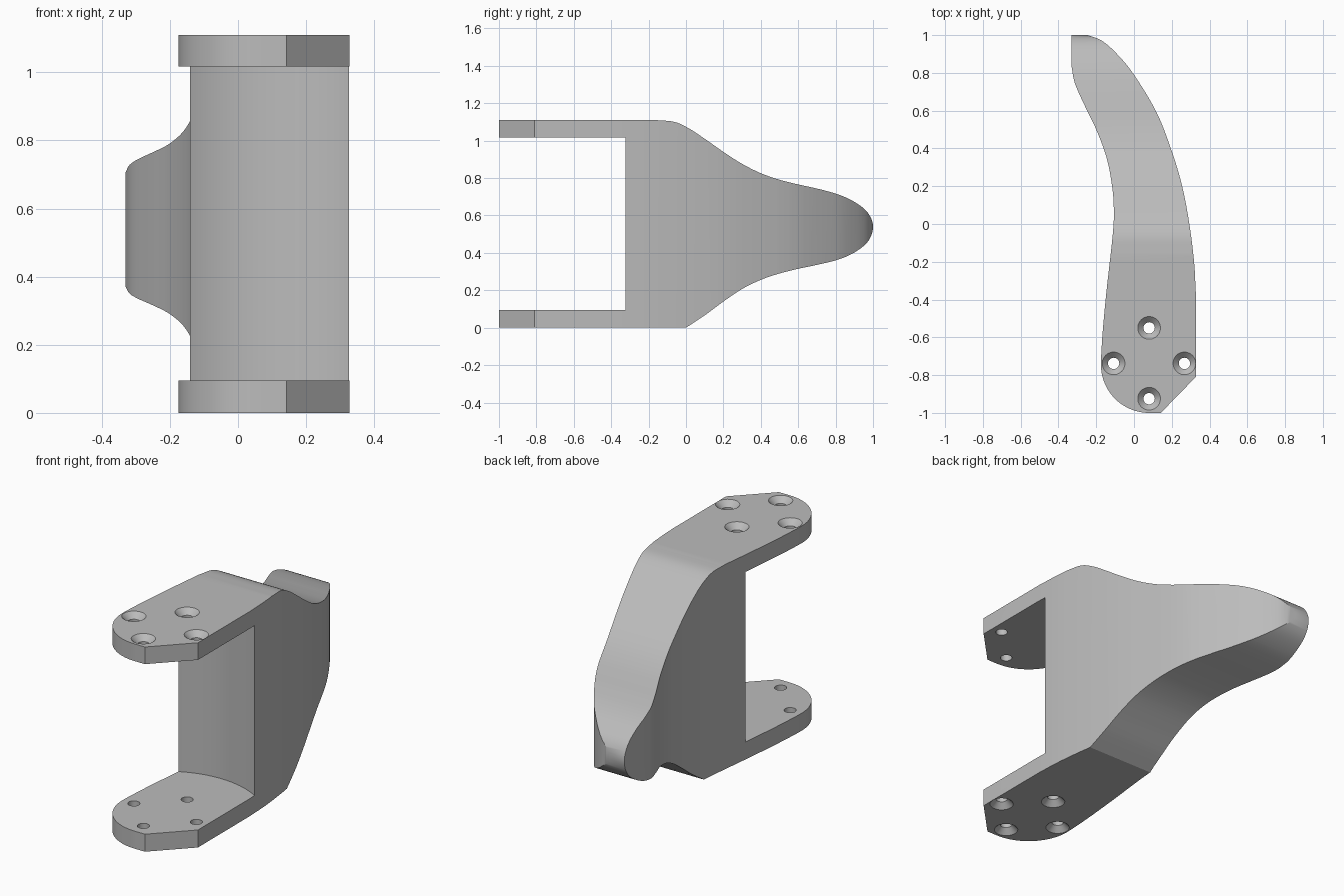
import bpy, bmesh, math
from mathutils import Vector

if "Cube" in bpy.data.objects:
    bpy.data.objects.remove(bpy.data.objects["Cube"])

H = 1.11  # overall height


def spline(pts, steps=6):
    """Catmull-Rom curve through 2D points."""
    p = [Vector(q) for q in pts]
    p = [2 * p[0] - p[1]] + p + [2 * p[-1] - p[-2]]
    out = []
    for i in range(1, len(p) - 2):
        a, b, c, d = p[i - 1:i + 3]
        for k in range(steps):
            t = k / steps
            out.append(0.5 * (2 * b + (c - a) * t + (2 * a - 5 * b + 4 * c - d) * t * t
                              + (3 * b - a - 3 * c + d) * t ** 3))
    out.append(p[-2])
    return [tuple(v) for v in out]


def make_object(name, bm):
    bmesh.ops.recalc_face_normals(bm, faces=bm.faces)
    me = bpy.data.meshes.new(name)
    bm.to_mesh(me)
    bm.free()
    ob = bpy.data.objects.new(name, me)
    bpy.context.collection.objects.link(ob)
    return ob


def prism(name, outline, place, lo, hi):
    """Extrude a 2D outline; place(u, v, w) maps it into space."""
    bm = bmesh.new()
    a = [bm.verts.new(place(u, v, lo)) for u, v in outline]
    b = [bm.verts.new(place(u, v, hi)) for u, v in outline]
    n = len(a)
    bm.faces.new(a)
    bm.faces.new(b)
    for i in range(n):
        j = (i + 1) % n
        bm.faces.new((a[i], a[j], b[j], b[i]))
    return make_object(name, bm)


def lathe(bm, x, y, rings, segs=40):
    """Closed solid of revolution about a vertical axis."""
    rows = [[bm.verts.new((x + r * math.cos(2 * math.pi * i / segs),
                           y + r * math.sin(2 * math.pi * i / segs), z))
             for i in range(segs)] for r, z in rings]
    for a, b in zip(rows, rows[1:]):
        for i in range(segs):
            j = (i + 1) % segs
            bm.faces.new((a[i], a[j], b[j], b[i]))
    bm.faces.new(rows[0])
    bm.faces.new(rows[-1])


def boolean(ob, cutter, op):
    bpy.context.view_layer.objects.active = ob
    m = ob.modifiers.new(op, 'BOOLEAN')
    m.operation, m.solver, m.object = op, 'EXACT', cutter
    bpy.ops.object.modifier_apply(modifier=m.name)
    bpy.data.objects.remove(cutter)


# plan outline: chamfered nose, swept back, flat tip, hollow inner side, round nose
outer = spline([(.327, -.36), (.318, -.2), (.293, 0), (.255, .2), (.2, .385), (.12, .59),
                (0, .79), (-.09, .9), (-.17, .97), (-.25, 1.002)])
inner = spline([(-.33, .83), (-.313, .745), (-.265, .635), (-.2, .5), (-.145, .35),
                (-.116, .2), (-.107, .08), (-.112, -.05), (-.145, -.35), (-.165, -.56),
                (-.174, -.7)])
nose = [(.08 + .255 * math.cos(a), -.745 + .255 * math.sin(a))
        for a in (math.radians(180 + 90 * i / 20) for i in range(21))]
plan = [(.142, -1), (.327, -.81)] + outer + [(-.33, 1.002)] + inner + nose
bracket = prism("bracket_body", plan, lambda u, v, w: (u, v, w), -.1, H + .1)

# side outline: flat plates narrowing to the rounded tip
edge = spline([(-.16, H), (-.06, 1.1), (.02, 1.063), (.1, 1.01), (.2, .94), (.3, .876),
               (.4, .826), (.5, .791), (.6, .766), (.7, .744), (.8, .717), (.88, .684),
               (.95, .638), (.987, .59), (1, .54), (.987, .485), (.95, .437), (.88, .391),
               (.8, .36), (.7, .336), (.6, .315), (.5, .29), (.4, .256), (.3, .207),
               (.2, .14), (.1, .066), (0, 0)])
side = prism("side_profile", [(-1.2, 0), (-1.2, H)] + edge, lambda u, v, w: (w, u, v), -.6, .6)
boolean(bracket, side, 'INTERSECT')

# round slot between the two plates
bm = bmesh.new()
lathe(bm, .08, -.74, [(.484, .095), (.484, 1.017)], 128)
boolean(bracket, make_object("slot_cutter", bm), 'DIFFERENCE')

# countersunk screw holes in both plates
bm = bmesh.new()
for x, y in ((.08, -.55), (-.108, -.738), (.267, -.738), (.08, -.925)):
    rings = [(.08, -.02), (.06, 0), (.03, .03), (.03, .13)]
    lathe(bm, x, y, rings)
    lathe(bm, x, y, [(r, H - z) for r, z in rings])
boolean(bracket, make_object("hole_cutter", bm), 'DIFFERENCE')

# one plain grey
mat = bpy.data.materials.new("grey")
mat.diffuse_color = (.5, .5, .5, 1)
mat.use_nodes = True
mat.node_tree.nodes["Principled BSDF"].inputs["Base Color"].default_value = mat.diffuse_color
bracket.data.materials.clear()
bracket.data.materials.append(mat)
for p in bracket.data.polygons:
    p.material_index = 0
bracket.select_set(True)
bpy.context.view_layer.objects.active = bracket
bpy.ops.object.shade_smooth_by_angle(angle=math.radians(30))
